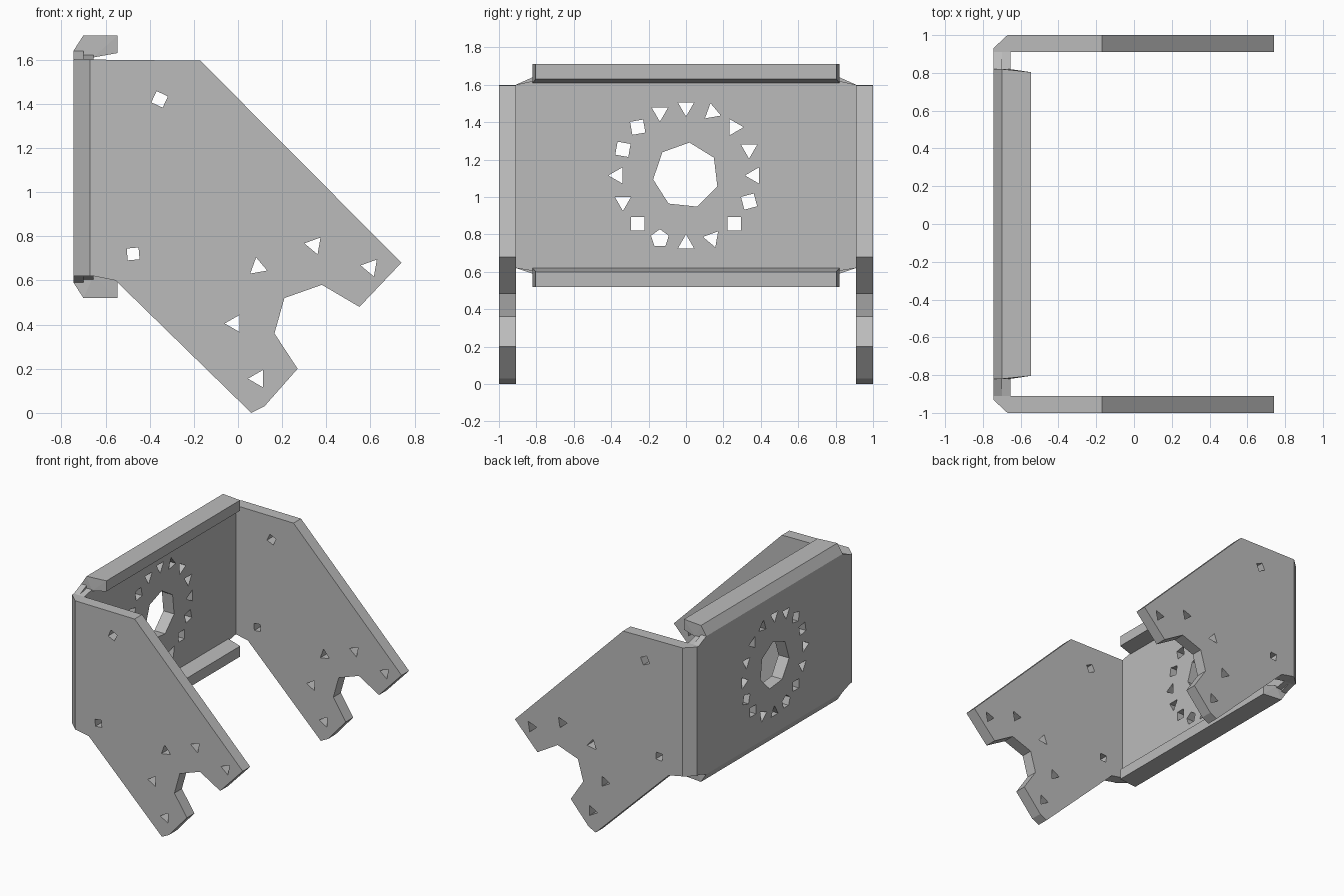
import bpy, bmesh
from math import sin, cos, pi, radians

cube = bpy.data.objects.get("Cube")
if cube:
    bpy.data.objects.remove(cube)

steel = bpy.data.materials.new("grey steel")
steel.use_nodes = True
GREY = (0.5, 0.5, 0.5, 1)
steel.diffuse_color = GREY
steel.node_tree.nodes["Principled BSDF"].inputs["Base Color"].default_value = GREY


def ngon(u, v, radius, sides, turn):
    """Regular polygon around (u, v), first corner at angle turn in degrees."""
    angles = [radians(turn) + 2 * pi * i / sides for i in range(sides)]
    return [(u + radius * cos(a), v + radius * sin(a)) for a in angles]


def plate(name, outline, holes, low, high, place):
    """Fill an outline with holes, give it depth, and map (u, v, depth) to space."""
    bm = bmesh.new()
    for loop in [outline] + holes:
        vs = [bm.verts.new((u, v, low)) for u, v in loop]
        for a, b in zip(vs, vs[1:] + vs[:1]):
            bm.edges.new((a, b))
    bmesh.ops.triangle_fill(bm, use_beauty=True, edges=bm.edges[:], normal=(0, 0, 1))
    grown = bmesh.ops.extrude_face_region(bm, geom=bm.faces[:], use_keep_orig=True)["geom"]
    for v in grown:
        if isinstance(v, bmesh.types.BMVert):
            v.co.z = high
    for v in bm.verts:
        v.co = place(*v.co)
    bmesh.ops.recalc_face_normals(bm, faces=bm.faces[:])
    mesh = bpy.data.meshes.new(name)
    bm.to_mesh(mesh)
    bm.free()
    mesh.materials.append(steel)
    obj = bpy.data.objects.new(name, mesh)
    bpy.context.collection.objects.link(obj)
    return obj


OUT, IN = -0.745, -0.655      # outer and inner faces of the back plate
LOW, TOP = 0.62, 1.6          # height range of the folded corners

# Back plate with a large bore and a ring of bolt holes
half = [(0.91, TOP), (0.82, 1.62), (-0.82, 1.62), (-0.91, TOP)]
back_outline = half + [(-0.91, LOW), (-0.82, 0.605), (0.82, 0.605), (0.91, LOW)]
sides = "3333333443345334" 
turns = [60, 30, 0, 100, 30, 30, 55, 35, 60, 30, 45, 90, 90, 50, 45, 60]
back_holes = [ngon(0, 1.115, 0.177, 7, 84)]
for i, turn in enumerate(turns):
    n = int("3333334433453344"[i])
    a = 2 * pi * i / len(turns)
    back_holes.append(ngon(0.365 * cos(a), 1.115 + 0.365 * sin(a), 0.05, n, turn))
plate("back_plate", back_outline, back_holes, OUT, IN, lambda u, v, d: (d, u, v))

# Side plates, slanted with a notch at the lower end
arm = [(IN, TOP), (-0.17, 1.595), (0.74, 0.68), (0.55, 0.48), (0.38, 0.58),
       (0.21, 0.52), (0.165, 0.36), (0.27, 0.2), (0.12, 0.03), (0.06, 0),
       (-0.555, 0.6), (IN, LOW)]
arm_holes = [ngon(*hole) for hole in (
    (-0.355, 1.42, 0.04, 4, 20), (-0.475, 0.72, 0.038, 4, 50),
    (0.09, 0.66, 0.045, 3, 100), (0.345, 0.76, 0.045, 3, 50),
    (0.6, 0.66, 0.045, 3, 50), (-0.015, 0.405, 0.045, 3, 60),
    (0.09, 0.155, 0.045, 3, 60))]
bend = [(OUT, 0.91), (OUT, 0.93), (-0.67, 1), (IN, 1), (IN, 0.91)]
for side, s in (("left", 1), ("right", -1)):
    word = "rear" if s > 0 else "front"
    plate(word + "_side_plate", arm, arm_holes, 0.91, 1,
          lambda u, v, d: (u, s * d, v))
    # Folded corner joining the side plate to the back plate
    plate(word + "_bend", bend, [], LOW, TOP, lambda u, v, d: (u, s * v, d))

# Folded flanges along the top and bottom, with tapered ends
top_section = [(OUT, 1.62), (OUT, 1.64), (-0.7, 1.71), (-0.545, 1.71),
               (-0.545, 1.63), (IN, 1.61)]
low_section = [(OUT, LOW), (OUT, 0.59), (-0.7, 0.52), (-0.545, 0.52),
               (-0.545, 0.6), (IN, LOW)]
for name, section in (("top_flange", top_section), ("bottom_flange", low_section)):
    plate(name, section, [], -0.82, 0.82,
          lambda u, v, d: (u, d * (0.98 if u > -0.6 else 1), v))
    # Sloping gussets from the flange ends to the corners
    mid = section[1][1]
    edge, root = (TOP, 1.62) if mid > 1 else (LOW, 0.605)
    for s, end in ((1, "rear"), (-1, "front")):
        plate(end + "_" + name + "_gusset",
              [(0.82, mid), (0.91, edge), (0.82, root)], [], OUT, -0.7,
              lambda u, v, d: (d, s * u, v))
